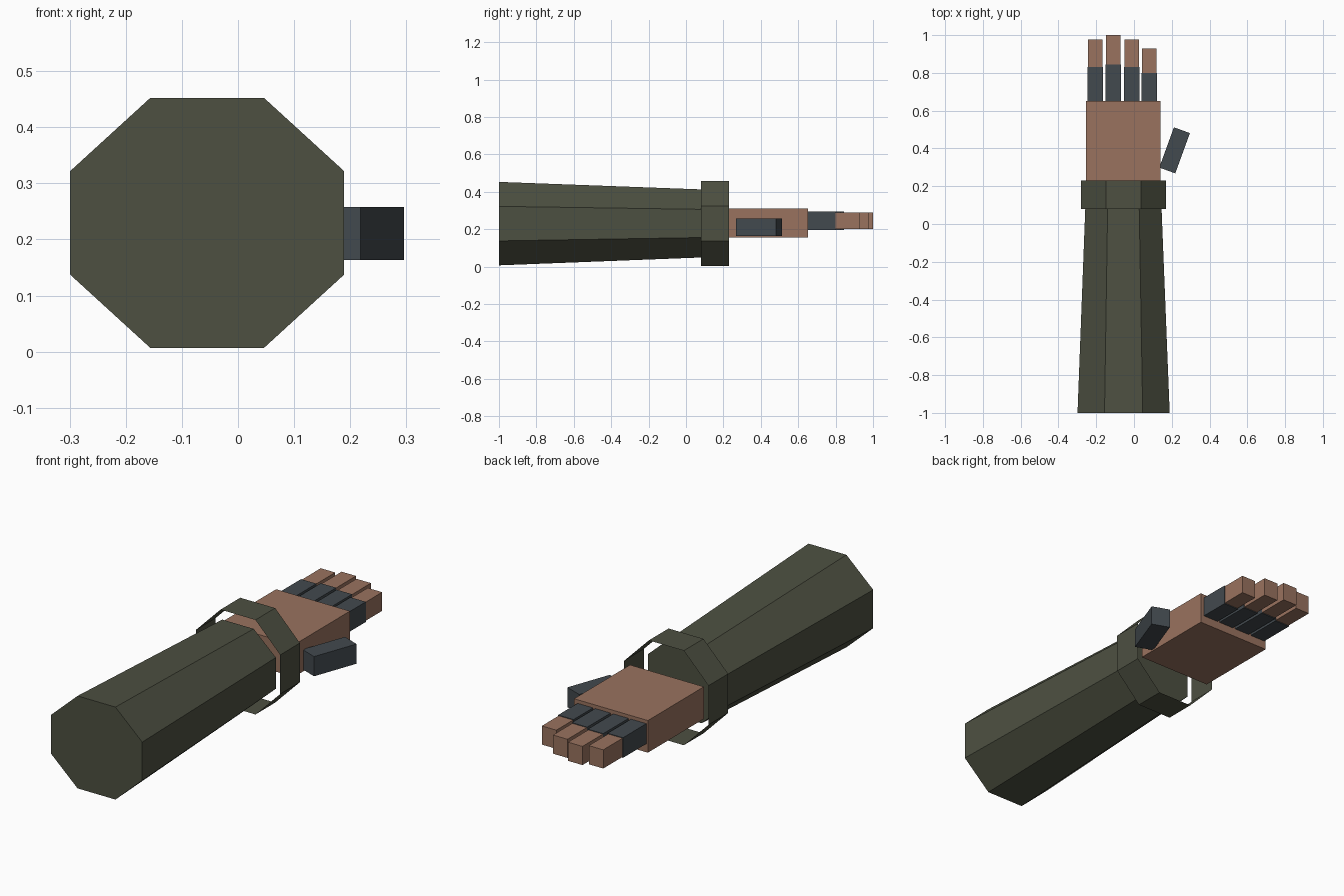
import bpy, bmesh, math
from mathutils import Matrix, Vector

if "Cube" in bpy.data.objects:
    bpy.data.objects.remove(bpy.data.objects["Cube"])


def material(name, rgb):
    m = bpy.data.materials.new(name)
    m.diffuse_color = (*rgb, 1)
    m.use_nodes = True
    m.node_tree.nodes["Principled BSDF"].inputs["Base Color"].default_value = m.diffuse_color
    return m


OLIVE = material("olive_cloth", (0.074, 0.080, 0.053))
SKIN = material("skin", (0.32, 0.17, 0.114))
GLOVE = material("dark_glove", (0.055, 0.067, 0.077))


def finish(bm, name, mat):
    bmesh.ops.recalc_face_normals(bm, faces=bm.faces)
    me = bpy.data.meshes.new(name)
    bm.to_mesh(me)
    bm.free()
    me.materials.append(mat)
    ob = bpy.data.objects.new(name, me)
    bpy.context.collection.objects.link(ob)
    return ob


def box(name, lo, hi, mat, turn=0.0):
    """Box between two corners, turned about its own vertical axis."""
    lo, hi = Vector(lo), Vector(hi)
    bm = bmesh.new()
    bmesh.ops.create_cube(bm, size=1, matrix=Matrix.Translation((lo + hi) / 2)
                          @ Matrix.Rotation(math.radians(turn), 4, 'Z')
                          @ Matrix.Diagonal((*(hi - lo), 1)))
    return finish(bm, name, mat)


def octagon_tube(name, sections, capped, mat):
    """Eight-sided tube along y; each section is (y, cx, cz, half_w, half_h)."""
    bm = bmesh.new()
    rings = []
    for y, cx, cz, hw, hh in sections:
        k = 1 / math.cos(math.pi / 8)
        angles = [math.pi / 8 + i * math.pi / 4 for i in range(8)]
        rings.append([bm.verts.new((cx + hw * k * math.cos(a), y,
                                    cz + hh * k * math.sin(a))) for a in angles])
    for a, b in zip(rings, rings[1:]):
        for i in range(8):
            j = (i + 1) % 8
            bm.faces.new((a[i], a[j], b[j], b[i]))
    if capped:
        bm.faces.new(rings[0])
        bm.faces.new(rings[-1])
    return finish(bm, name, mat)


# Tapered sleeve and the open cuff ring at its end
octagon_tube("sleeve", [(-1.0, -0.055, 0.2295, 0.244, 0.223),
                        (0.08, -0.056, 0.2305, 0.202, 0.182)], True, OLIVE)
octagon_tube("cuff", [(0.08, -0.056, 0.23, 0.225, 0.228),
                      (0.23, -0.056, 0.23, 0.225, 0.228)], False, OLIVE)

# Palm
box("palm", (-0.253, 0.225, 0.155), (0.141, 0.652, 0.31), SKIN)

# Fingers: gloved base and bare tip
for i, (x, knuckle, tip) in enumerate([(-0.204, 0.83, 0.977), (-0.109, 0.845, 1.0),
                                       (-0.013, 0.83, 0.977), (0.081, 0.80, 0.928)]):
    box(f"finger_base_{i + 1}", (x - 0.041, 0.65, 0.196), (x + 0.041, knuckle, 0.293), GLOVE)
    box(f"finger_tip_{i + 1}", (x - 0.0385, knuckle - 0.005, 0.2),
        (x + 0.0385, tip, 0.29), SKIN)

# Thumb, splayed outward
box("thumb", (0.17, 0.2765, 0.163), (0.26, 0.5035, 0.258), GLOVE, turn=-20)
